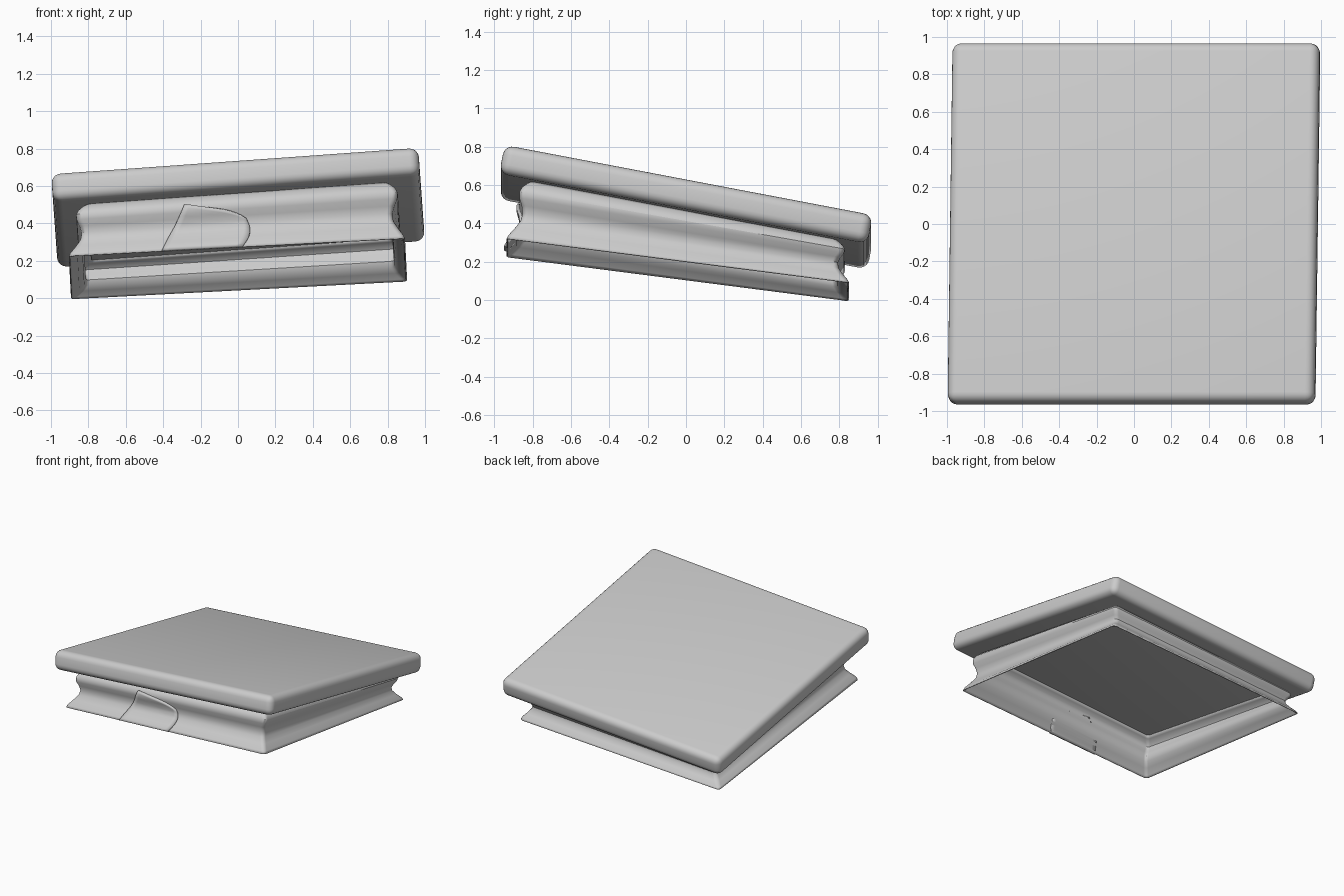
import bpy, bmesh, math
from mathutils import Vector, Matrix, Euler

if "Cube" in bpy.data.objects:
    bpy.data.objects.remove(bpy.data.objects["Cube"], do_unlink=True)

grey = bpy.data.materials.new("plain grey")
grey.use_nodes = True
colour = (0.6, 0.6, 0.6, 1)
grey.diffuse_color = colour
grey.node_tree.nodes["Principled BSDF"].inputs["Base Color"].default_value = colour

SLAB_TILT = (math.radians(-10.8), math.radians(-4.1))
RIM_TILT = (math.radians(-7.3), math.radians(-3.0))
SLAB_CENTRE = Vector((0, 0, 0.485))
THICK = 0.152


def finish(name, bm, angle=35):
    bmesh.ops.recalc_face_normals(bm, faces=bm.faces)
    mesh = bpy.data.meshes.new(name)
    bm.to_mesh(mesh)
    bm.free()
    mesh.materials.append(grey)
    ob = bpy.data.objects.new(name, mesh)
    bpy.context.collection.objects.link(ob)
    bpy.ops.object.select_all(action='DESELECT')
    ob.select_set(True)
    bpy.context.view_layer.objects.active = ob
    bpy.ops.object.shade_smooth_by_angle(angle=math.radians(angle))
    return ob


def grid(bm, rows, closed):
    """Skin a list of point rows with quads."""
    vs = [[bm.verts.new(p) for p in row] for row in rows]
    n = len(vs[0])
    for a, b in zip(vs, vs[1:]):
        for i in range(n if closed else n - 1):
            j = (i + 1) % n
            bm.faces.new((a[i], a[j], b[j], b[i]))


def add_solidify(ob, thickness, offset):
    mod = ob.modifiers.new("thickness", 'SOLIDIFY')
    mod.thickness = thickness
    mod.offset = offset


# Tilted slab with rounded edges
bm = bmesh.new()
bmesh.ops.create_cube(bm, size=1)
bmesh.ops.scale(bm, vec=(1.968, 1.955, THICK), verts=bm.verts)
bmesh.ops.bevel(bm, geom=bm.edges[:], offset=0.05, segments=5,
                profile=0.5, affect='EDGES')
slab = finish("slab", bm)
slab.location = SLAB_CENTRE
slab.rotation_euler = (*SLAB_TILT, 0)

# Grooved skirt profile: (height fraction, half width)
PROFILE = [(0, 0.9), (0.06, 0.893), (0.2, 0.862), (0.33, 0.838), (0.45, 0.832),
           (0.57, 0.842), (0.68, 0.858), (0.78, 0.862), (0.87, 0.85),
           (0.95, 0.825), (1, 0.805)]
slab_rot = Euler((*SLAB_TILT, 0)).to_matrix()
TOP = SLAB_CENTRE + slab_rot @ Vector((0, 0, -THICK / 2 + 0.004))
BOTTOM = Vector((0, -0.043, 0.16))


def place(x, y, t):
    """Put a flat ring point at fraction t between rim and slab."""
    tilt = [a + (b - a) * t for a, b in zip(RIM_TILT, SLAB_TILT)]
    return BOTTOM.lerp(TOP, t) + Euler((*tilt, 0)).to_matrix() @ Vector((x, y, 0))


def half_width(t):
    for (t0, r0), (t1, r1) in zip(PROFILE, PROFILE[1:]):
        if t <= t1:
            return r0 + (r1 - r0) * (t - t0) / (t1 - t0)


def ring(t, r, radius=0.03, steps=4):
    pts = []
    for q in range(4):
        mid = math.radians(45 + 90 * q)
        cx = math.copysign(r - radius, math.cos(mid))
        cy = math.copysign(r - radius, math.sin(mid))
        for k in range(steps + 1):
            a = math.pi / 2 * (q + k / steps)
            pts.append(place(cx + radius * math.cos(a), cy + radius * math.sin(a), t))
    return pts


# Thin open-bottomed skirt
bm = bmesh.new()
grid(bm, [ring(t, r) for t, r in PROFILE], True)
add_solidify(finish("skirt", bm), 0.008, -1)

# Slanted patch lying over the front wall
bm = bmesh.new()
COLS, ROWS = 12, 14
rows = []
for i in range(ROWS + 1):
    w = i / ROWS
    row = []
    for j in range(COLS + 1):
        s = j / COLS
        top_x, top_t = -0.28 + 0.33 * s, 0.82 - 0.2 * s - 0.1 * s ** 6
        low_x = -0.4 + 0.43 * s
        bulge = 0.03 * s * math.sin(math.pi * w)
        t = top_t * w
        row.append(place(low_x + (top_x - low_x) * w + bulge, -half_width(t) - 0.004, t))
    rows.append(row)
grid(bm, rows, False)
add_solidify(finish("front_patch", bm), 0.022, 0)
